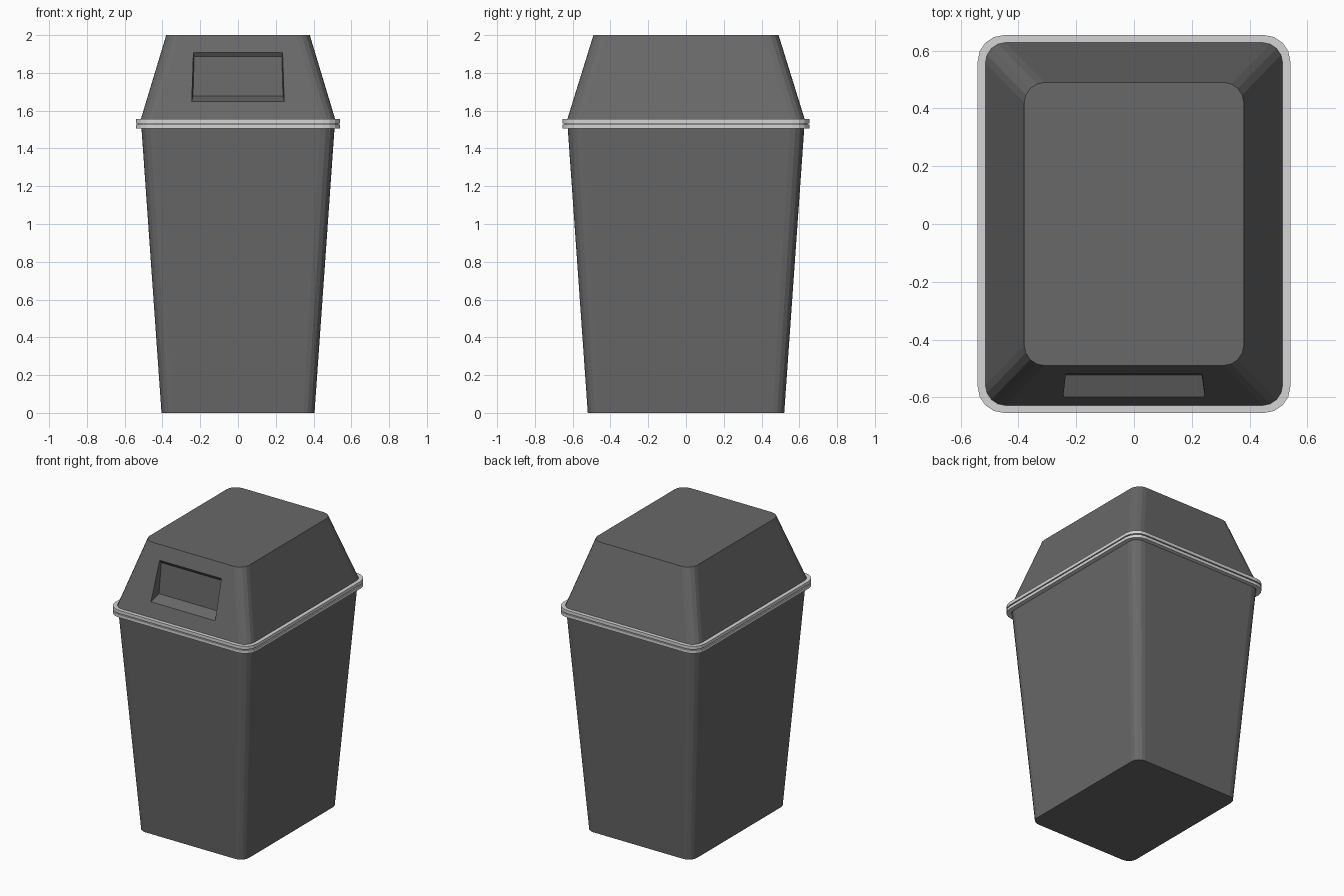
import bpy, bmesh, math
from mathutils import Vector

cube = bpy.data.objects.get("Cube")
if cube:
    bpy.data.objects.remove(cube, do_unlink=True)


def material(name, v):
    m = bpy.data.materials.new(name)
    m.use_nodes = True
    m.diffuse_color = (v, v, v, 1)
    m.node_tree.nodes["Principled BSDF"].inputs["Base Color"].default_value = (v, v, v, 1)
    return m


dark_grey = material("dark grey plastic", 0.14)
light_grey = material("light grey plastic", 0.66)
SEG = 4  # facets per rounded corner


def ring(bm, hx, hy, r, z):
    """Rounded rectangle, counter-clockwise from the +x +y corner."""
    verts = []
    for k, (sx, sy) in enumerate([(1, 1), (-1, 1), (-1, -1), (1, -1)]):
        for i in range(SEG + 1):
            a = math.pi / 2 * (k + i / SEG)
            verts.append(bm.verts.new((sx * (hx - r) + r * math.cos(a),
                                       sy * (hy - r) + r * math.sin(a), z)))
    return verts


def bridge(bm, low, high):
    n = len(low)
    return [bm.faces.new((low[i], low[(i + 1) % n], high[(i + 1) % n], high[i]))
            for i in range(n)]


def finish(bm, name, mat):
    mesh = bpy.data.meshes.new(name)
    bm.to_mesh(mesh)
    bm.free()
    mesh.materials.append(mat)
    obj = bpy.data.objects.new(name, mesh)
    bpy.context.collection.objects.link(obj)
    return obj


# Tapered bin body
bm = bmesh.new()
low, high = ring(bm, 0.405, 0.52, 0.06, 0), ring(bm, 0.512, 0.627, 0.075, 1.52)
bridge(bm, low, high)
bm.faces.new(low[::-1])
bm.faces.new(high)
finish(bm, "bin_body", dark_grey)

# Rim: two stacked flanges with a narrow groove between them
bm = bmesh.new()
profile = [(0, 1.505), (0.03, 1.505), (0.03, 1.526), (0.02, 1.526),
           (0.02, 1.533), (0.03, 1.533), (0.03, 1.555), (0, 1.555)]
rings = [ring(bm, 0.511 + d, 0.624 + d, 0.06 + d, z) for d, z in profile]
for i, r in enumerate(rings):
    bridge(bm, r, rings[(i + 1) % len(rings)])
finish(bm, "rim", light_grey)

# Lid with a recessed flap opening in its front wall
Z0, Z1, Y0, Y1 = 1.53, 2.0, -0.636, -0.49
bm = bmesh.new()
low, high = ring(bm, 0.522, -Y0, 0.07, Z0), ring(bm, 0.38, -Y1, 0.07, Z1)
walls = bridge(bm, low, high)
bm.faces.new(low[::-1])
bm.faces.new(high)
front = min(walls, key=lambda f: f.calc_center_median().y)
outer = list(front.verts)
bm.faces.remove(front)


def front_y(z):
    return Y0 + (Y1 - Y0) * (z - Z0) / (Z1 - Z0)


def loop(w_low, z_low, w_high, z_high, y_low, y_high):
    return [bm.verts.new(p) for p in ((-w_low, y_low, z_low), (w_low, y_low, z_low),
                                      (w_high, y_high, z_high), (-w_high, y_high, z_high))]


mouth = loop(0.245, 1.648, 0.236, 1.907, front_y(1.648), front_y(1.907))
flap = loop(0.238, 1.677, 0.232, 1.886, -0.522, -0.505)
bridge(bm, outer, mouth)
bridge(bm, mouth, flap)
bm.faces.new(flap)
finish(bm, "lid", dark_grey)
